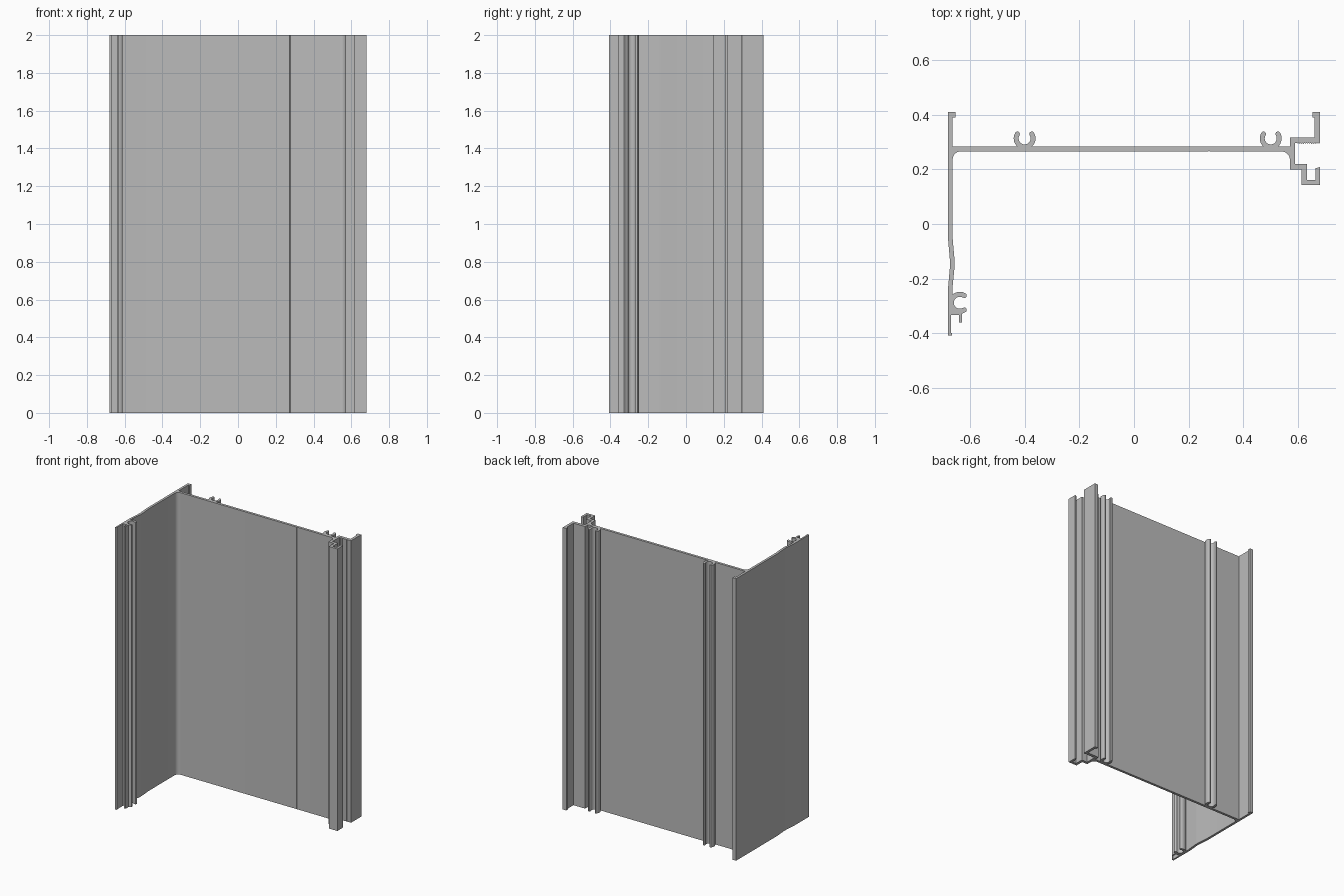
import bpy, bmesh
from math import cos, sin, radians

HEIGHT = 2.0
R_OUT, R_IN, GAP = 0.04, 0.022, 58   # screw channel radii and half opening angle

cube = bpy.data.objects.get("Cube")
if cube:
    bpy.data.objects.remove(cube, do_unlink=True)


def arc(cx, cy, r, a, b, steps=8):
    """Points on an arc from angle a to angle b in degrees."""
    angles = [radians(a + (b - a) * i / steps) for i in range(steps + 1)]
    return [(cx + r * cos(t), cy + r * sin(t)) for t in angles]


def screw_channel(cx, cy, facing, start, end):
    """C-shaped channel with rounded tips, open towards the facing angle."""
    mid, tip = (R_OUT + R_IN) / 2, (R_OUT - R_IN) / 2
    lo, hi = facing - GAP, facing + GAP

    def rounded_tip(a, turn):
        x, y = cx + mid * cos(radians(a)), cy + mid * sin(radians(a))
        return arc(x, y, tip, a + turn, a + turn + 180, 6)[1:-1]

    return (arc(cx, cy, R_OUT, facing + start, lo) + rounded_tip(lo, 0)
            + arc(cx, cy, R_IN, lo, hi - 360, 20) + rounded_tip(hi, 180)
            + arc(cx, cy, R_OUT, hi, facing + end))


# Side wall foot with the hooked leg and its screw channel
outline = [(-.68, -.407), (-.666, -.407), (-.666, -.399), (-.669, -.399),
           (-.669, -.332), (-.64, -.332), (-.64, -.361), (-.629, -.361)]
outline += screw_channel(-.637, -.288, 0, -78, 132)

# Inner side of the wall, with a shallow bend, and the corner fillet
outline += [(-.664, -.235), (-.656, -.155), (-.656, -.135), (-.663, -.055)]
outline += arc(-.635, .237, .028, 180, 90)

# Front of the panel with a fine marking groove, then the right fillet
outline += [(.272, .265), (.275, .268), (.278, .265)]
outline += arc(.54, .235, .03, 90, 0)

# Right hook
outline += [(.57, .2), (.613, .2), (.613, .142), (.68, .142), (.68, .208),
            (.663, .204), (.663, .16), (.632, .16), (.632, .22),
            (.588, .22), (.588, .297)]

# Serrated underside of the right arm
teeth = 12
for i in range(teeth):
    x = .596 + .084 * i / teeth
    outline += [(x, .297), (x + .0035, .293)]

# Right flange with its lip
outline += [(.68, .297), (.68, .41), (.652, .41), (.652, .39),
            (.661, .39), (.661, .317), (.57, .317), (.57, .283)]

# Back of the panel with two screw channels
for x in (.5, -.4):
    outline += screw_channel(x, .313, 90, -138.6, 138.6)

# Left flange lip and the outer side of the wall
outline += [(-.663, .283), (-.663, .39), (-.653, .39), (-.653, .41),
            (-.68, .41), (-.68, -.055), (-.673, -.135),
            (-.673, -.155), (-.68, -.235)]

# Extrude the cross-section upwards
bm = bmesh.new()
base = bm.faces.new([bm.verts.new((x, y, 0)) for x, y in outline])
top = bmesh.ops.extrude_face_region(bm, geom=[base], use_keep_orig=True)["geom"]
bmesh.ops.translate(bm, vec=(0, 0, HEIGHT),
                    verts=[v for v in top if isinstance(v, bmesh.types.BMVert)])
bmesh.ops.recalc_face_normals(bm, faces=bm.faces)
mesh = bpy.data.meshes.new("extruded_frame_profile")
bm.to_mesh(mesh)
bm.free()

# Plain aluminium grey
grey = bpy.data.materials.new("aluminium_grey")
grey.use_nodes = True
colour = (.5, .5, .5, 1)
grey.diffuse_color = colour
grey.node_tree.nodes["Principled BSDF"].inputs["Base Color"].default_value = colour
mesh.materials.append(grey)

profile = bpy.data.objects.new("extruded_frame_profile", mesh)
bpy.context.collection.objects.link(profile)
bpy.ops.object.select_all(action="DESELECT")
profile.select_set(True)
bpy.context.view_layer.objects.active = profile
bpy.ops.object.shade_smooth_by_angle(angle=radians(30))
